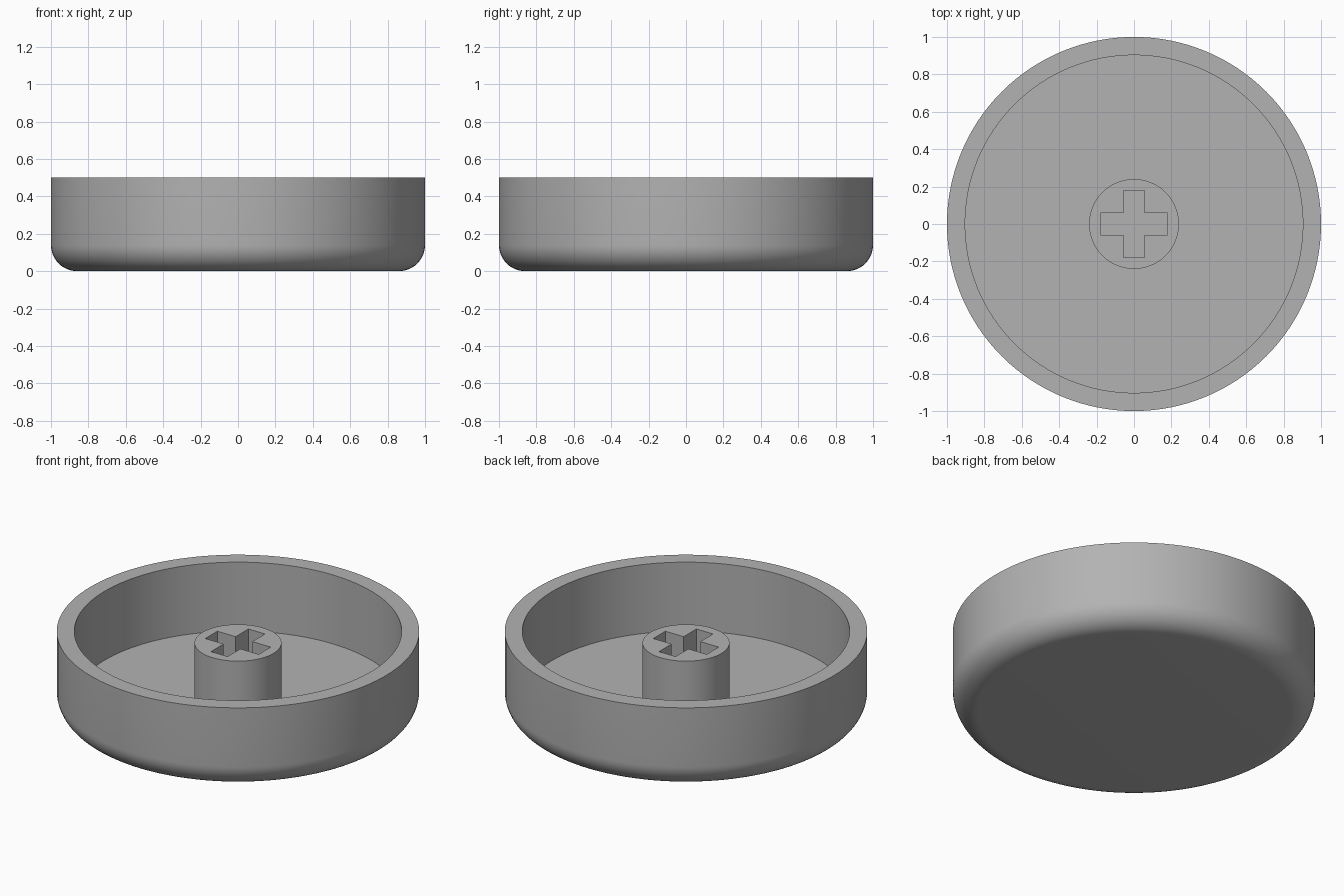
import bpy, bmesh, math
from mathutils import Matrix

RADIUS, INNER, HEIGHT, FLOOR = 1.0, 0.903, 0.5, 0.08
FILLET = 0.14
STEM_RADIUS, STEM_TOP = 0.24, 0.43
SLOT_LENGTH, SLOT_X, SLOT_Y = 0.36, 0.112, 0.116
SEGMENTS = 128

default = bpy.data.objects.get("Cube")
if default:
    bpy.data.objects.remove(default, do_unlink=True)

grey = bpy.data.materials.new("plain grey")
grey.use_nodes = True
colour = (0.45, 0.45, 0.45, 1)
grey.diffuse_color = colour
grey.node_tree.nodes["Principled BSDF"].inputs["Base Color"].default_value = colour


def make_object(name, bm):
    bmesh.ops.recalc_face_normals(bm, faces=bm.faces)
    mesh = bpy.data.meshes.new(name)
    bm.to_mesh(mesh)
    bm.free()
    mesh.materials.append(grey)
    obj = bpy.data.objects.new(name, mesh)
    bpy.context.collection.objects.link(obj)
    return obj


def smooth(obj):
    bpy.ops.object.select_all(action="DESELECT")
    obj.select_set(True)
    bpy.context.view_layer.objects.active = obj
    bpy.ops.object.shade_smooth_by_angle(angle=math.radians(30))


def lathe(name, profile):
    bm = bmesh.new()
    verts = [bm.verts.new((r, 0, z)) for r, z in profile]
    edges = [bm.edges.new(pair) for pair in zip(verts, verts[1:])]
    bmesh.ops.spin(bm, geom=verts + edges, cent=(0, 0, 0), axis=(0, 0, 1),
                   angle=math.tau, steps=SEGMENTS)
    bmesh.ops.remove_doubles(bm, verts=bm.verts, dist=0.0001)
    return make_object(name, bm)


# Round dish with a filleted underside and a hollow top
steps = 12
fillet = [(RADIUS - FILLET + FILLET * math.sin(a), FILLET - FILLET * math.cos(a))
          for a in (math.pi / 2 * i / steps for i in range(steps + 1))]
dish = lathe("dish", [(0, 0)] + fillet + [(RADIUS, HEIGHT), (INNER, HEIGHT),
                                          (INNER, FLOOR), (0, FLOOR)])
smooth(dish)

# Central stem, sunk a little into the dish floor
base = FLOOR - 0.03
stem = lathe("stem", [(0, base), (STEM_RADIUS, base),
                      (STEM_RADIUS, STEM_TOP), (0, STEM_TOP)])

# Cross-shaped slot through the stem, one cutter per arm
for name, size in (("slot_cutter_x", (SLOT_LENGTH, SLOT_Y, 1)),
                   ("slot_cutter_y", (SLOT_X, SLOT_LENGTH, 1))):
    bm = bmesh.new()
    bmesh.ops.create_cube(bm, size=1, matrix=Matrix.Translation((0, 0, 0.3))
                          @ Matrix.Diagonal((*size, 1)))
    cutter = make_object(name, bm)
    cutter.hide_render = True
    cutter.hide_set(True)
    cut = stem.modifiers.new(name, "BOOLEAN")
    cut.operation = "DIFFERENCE"
    cut.solver = "EXACT"
    cut.object = cutter

# Bake the slots, remove the cutters, then shade the stem
bpy.context.view_layer.update()
evaluated = stem.evaluated_get(bpy.context.evaluated_depsgraph_get())
stem_mesh = bpy.data.meshes.new_from_object(evaluated)
stem.modifiers.clear()
stem.data = stem_mesh
for name in ("slot_cutter_x", "slot_cutter_y"):
    bpy.data.objects.remove(bpy.data.objects[name], do_unlink=True)
smooth(stem)
